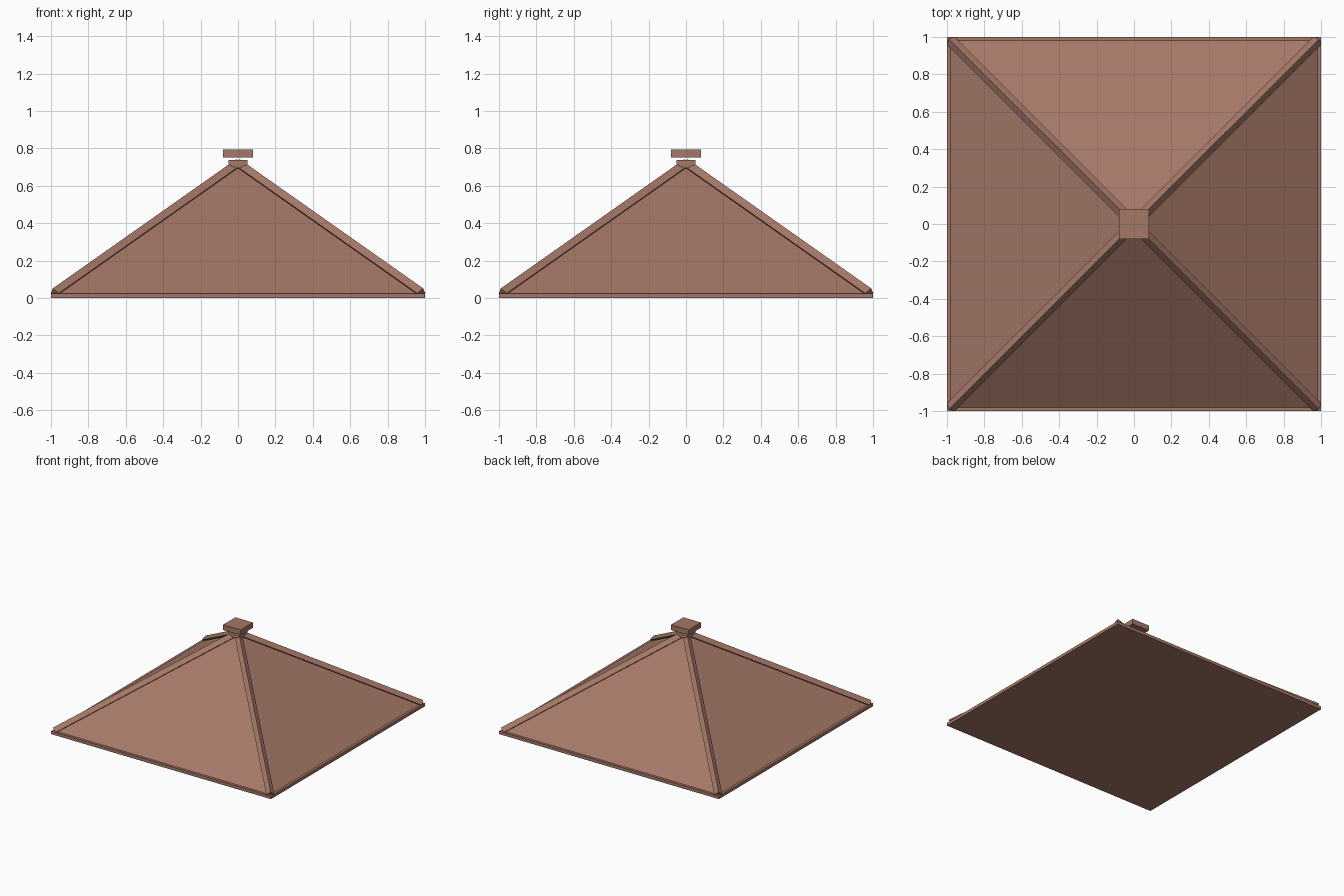
import bpy
import math
from mathutils import Matrix, Vector

cube = bpy.data.objects.get("Cube")
if cube:
    bpy.data.objects.remove(cube, do_unlink=True)

# Single clay colour
clay = bpy.data.materials.new("clay_brown")
clay.use_nodes = True
COLOUR = (0.376, 0.188, 0.136, 1)
clay.diffuse_color = COLOUR
clay.node_tree.nodes["Principled BSDF"].inputs["Base Color"].default_value = COLOUR

EAVE = Vector((0.98, 0.98, 0.025))
APEX = Vector((0, 0, 0.715))


def finish(name):
    obj = bpy.context.object
    obj.name = name
    obj.data.materials.append(clay)
    return obj


def box(name, half, bottom, top):
    bpy.ops.mesh.primitive_cube_add(size=1, location=(0, 0, (bottom + top) / 2))
    obj = finish(name)
    obj.data.transform(Matrix.Diagonal((2 * half, 2 * half, top - bottom, 1)))
    return obj


# Eave slab, neck and floating cap
box("eave_slab", 1.0, 0, EAVE.z)
box("neck_block", 0.05, 0.695, 0.737)
box("top_cap", 0.08, 0.75, 0.793)

# Four-sided roof
height = APEX.z - EAVE.z
bpy.ops.mesh.primitive_cone_add(vertices=4, radius1=EAVE.x * math.sqrt(2), radius2=0,
                                depth=height, location=(0, 0, EAVE.z + height / 2))
roof = finish("roof_slopes")
roof.data.transform(Matrix.Rotation(math.pi / 4, 4, "Z"))

# Diamond-section hip beams along the four roof edges
for name, sx, sy in (("front_left", 1, -1), ("front_right", -1, -1),
                     ("back_left", 1, 1), ("back_right", -1, 1)):
    foot = Vector((EAVE.x * sx, EAVE.y * sy, EAVE.z))
    axis = (APEX - foot).normalized()
    side = axis.cross(Vector((0, 0, 1))).normalized()
    up = side.cross(axis)
    bpy.ops.mesh.primitive_cylinder_add(vertices=4, radius=0.03,
                                        depth=(APEX - foot).length)
    beam = finish(name + "_hip_beam")
    frame = Matrix((side, up, axis)).transposed().to_4x4()
    beam.matrix_world = Matrix.Translation((foot + APEX) / 2) @ frame
